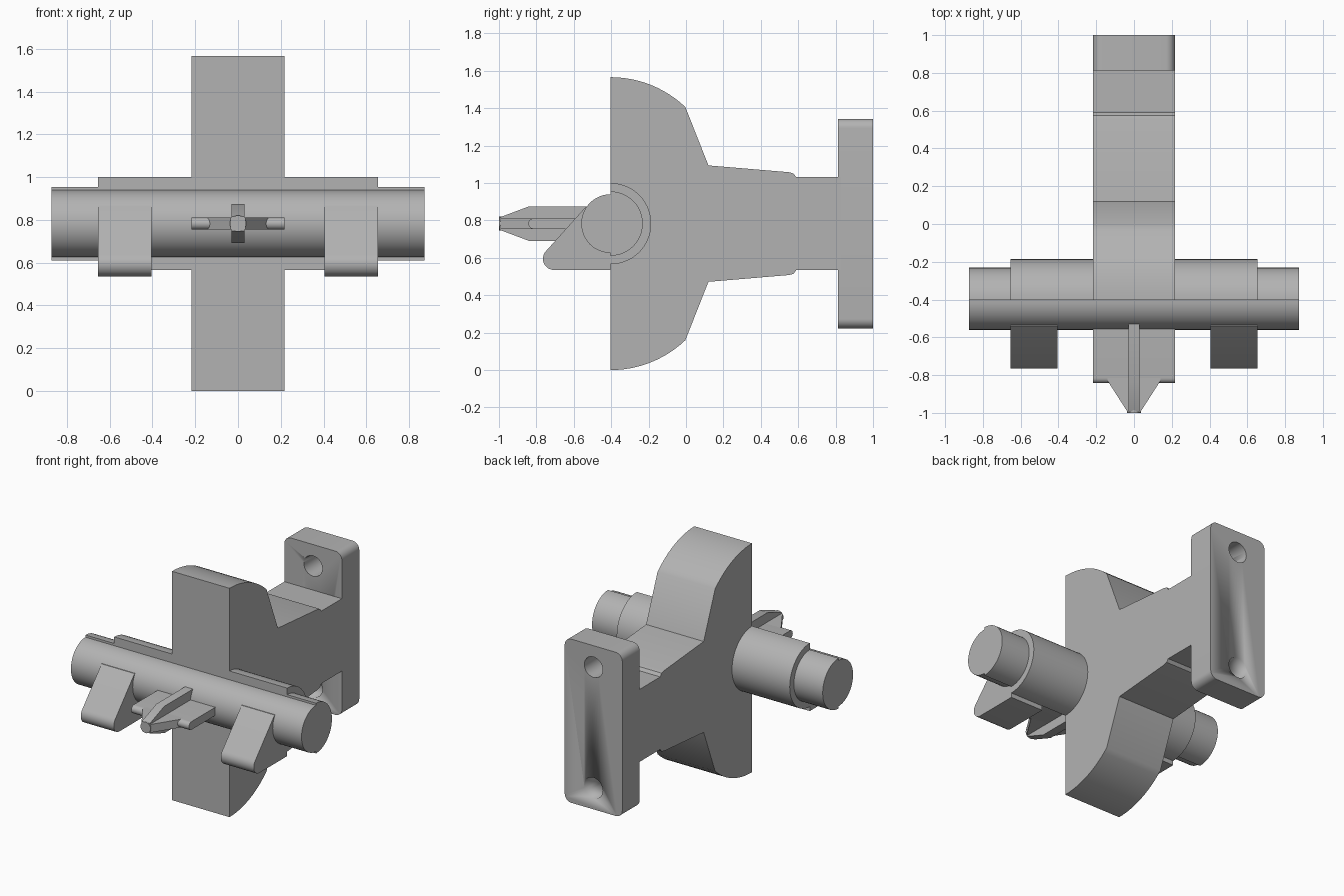
import bpy, bmesh
from math import sin, cos, pi, sqrt, radians
from mathutils import Vector

cube = bpy.data.objects.get("Cube")
if cube:
    bpy.data.objects.remove(cube, do_unlink=True)

grey = bpy.data.materials.new("plain grey")
grey.use_nodes = True
grey.diffuse_color = (0.45, 0.45, 0.45, 1)
grey.node_tree.nodes["Principled BSDF"].inputs["Base Color"].default_value = grey.diffuse_color

MID = 0.783      # height of the shaft axis
FRONT = -0.403   # front plane of the body
HALF = 0.218     # half width of the body


def arc(cu, cv, r, a0, a1, n=12):
    """Points on a circle arc, angles in degrees."""
    angles = [radians(a0 + (a1 - a0) * i / n) for i in range(n + 1)]
    return [(cu + r * cos(a), cv + r * sin(a)) for a in angles]


def prism(name, outline, lo, hi, axis="x"):
    """Extrude a 2D outline along an axis: x uses (y, z), y uses (x, z), z uses (x, y)."""
    place = {"x": lambda u, v, w: (w, u, v),
             "y": lambda u, v, w: (u, w, v),
             "z": lambda u, v, w: (u, v, w)}[axis]
    bm = bmesh.new()
    face = bm.faces.new([bm.verts.new(place(u, v, lo)) for u, v in outline])
    grown = bmesh.ops.extrude_face_region(bm, geom=[face])["geom"]
    verts = [g for g in grown if isinstance(g, bmesh.types.BMVert)]
    bmesh.ops.translate(bm, verts=verts, vec=Vector(place(0, 0, hi - lo)))
    bmesh.ops.recalc_face_normals(bm, faces=bm.faces)
    mesh = bpy.data.meshes.new(name)
    bm.to_mesh(mesh)
    bm.free()
    obj = bpy.data.objects.new(name, mesh)
    bpy.context.collection.objects.link(obj)
    mesh.materials.append(grey)
    bpy.ops.object.select_all(action="DESELECT")
    obj.select_set(True)
    bpy.context.view_layer.objects.active = obj
    bpy.ops.object.shade_smooth_by_angle(angle=radians(28))
    return obj


# Body: curved fins tapering into the rear arm
R = 0.58
lower = [(FRONT + R * sin(t), R - R * cos(t)) for t in [0.76 * i / 12 for i in range(13)]]
lower += [(0.12, 0.472), (0.55, 0.508), (0.575, 0.515), (0.59, 0.535), (0.83, 0.535)]
upper = [(y, 2 * MID - z) for y, z in reversed(lower)]
prism("body", lower + upper, -HALF, HALF)

# Mounting plate with rounded corners and two bolt holes
C, PH = 0.05, 0.56
corners = []
for k, (sx, sz) in enumerate([(1, 1), (-1, 1), (-1, -1), (1, -1)]):
    corners += arc(sx * (HALF - C), MID + sz * (PH - C), C, 90 * k, 90 * k + 90, 8)
plate = prism("mounting_plate", corners, 0.812, 1.0, "y")
for side, word in ((1, "upper"), (-1, "lower")):
    cutter = prism(word + "_hole_cutter", arc(0, MID + side * 0.413, 0.07, 0, 348.75, 31),
                   0.7, 1.1, "y")
    cutter.hide_render = True
    cutter.hide_set(True)
    cutter.display_type = "WIRE"
    cut = plate.modifiers.new(word + "_hole", "BOOLEAN")
    cut.operation = "DIFFERENCE"
    cut.solver = "EXACT"
    cut.object = cutter
bpy.context.view_layer.update()
bpy.ops.object.select_all(action="DESELECT")
plate.select_set(True)
bpy.context.view_layer.objects.active = plate
for m in list(plate.modifiers):
    if m.type == "BOOLEAN":
        bpy.ops.object.modifier_apply(modifier=m.name)
for obj in [o for o in bpy.data.objects if o.name.endswith("hole_cutter")]:
    bpy.data.objects.remove(obj, do_unlink=True)

# Shaft: smaller front half, wider back half, and a collar on the back
prism("shaft_front", arc(FRONT, MID, 0.157, 90, 270, 24), -0.873, 0.873)
prism("shaft_back", arc(FRONT, MID, 0.172, -90, 90, 24), -0.873, 0.873)
prism("shaft_collar", arc(FRONT, MID, 0.217, -90, 90, 28), -0.655, 0.655)

# Sloping lugs under the shaft
lug = arc(-0.705, 0.595, 0.06, 270, 137, 10) + [(-0.54, 0.868), (FRONT, 0.868), (FRONT, 0.535)]
prism("left_lug", lug, 0.405, 0.655)
prism("right_lug", lug, -0.655, -0.405)

# Nose: round spine, upright fin and flat fin with rounded front edges
prism("nose_spine", arc(0, MID, 0.038, 0, 345, 23), -1.0, FRONT, "y")
prism("nose_upright_fin", [(FRONT, MID - 0.092), (-0.84, MID - 0.092), (-0.995, MID - 0.034),
                           (-0.995, MID + 0.034), (-0.84, MID + 0.092), (FRONT, MID + 0.092)],
      -0.03, 0.03)
T = 0.028
prism("nose_flat_fin", arc(-0.815, MID, T, 270, 90, 12) + [(FRONT, MID + T), (FRONT, MID - T)],
      -HALF, HALF)
prism("nose_taper", [(-0.14, -0.8), (-0.14, -0.83), (-0.034, -0.995), (0.034, -0.995),
                     (0.14, -0.83), (0.14, -0.8)], MID - T, MID + T, "z")
